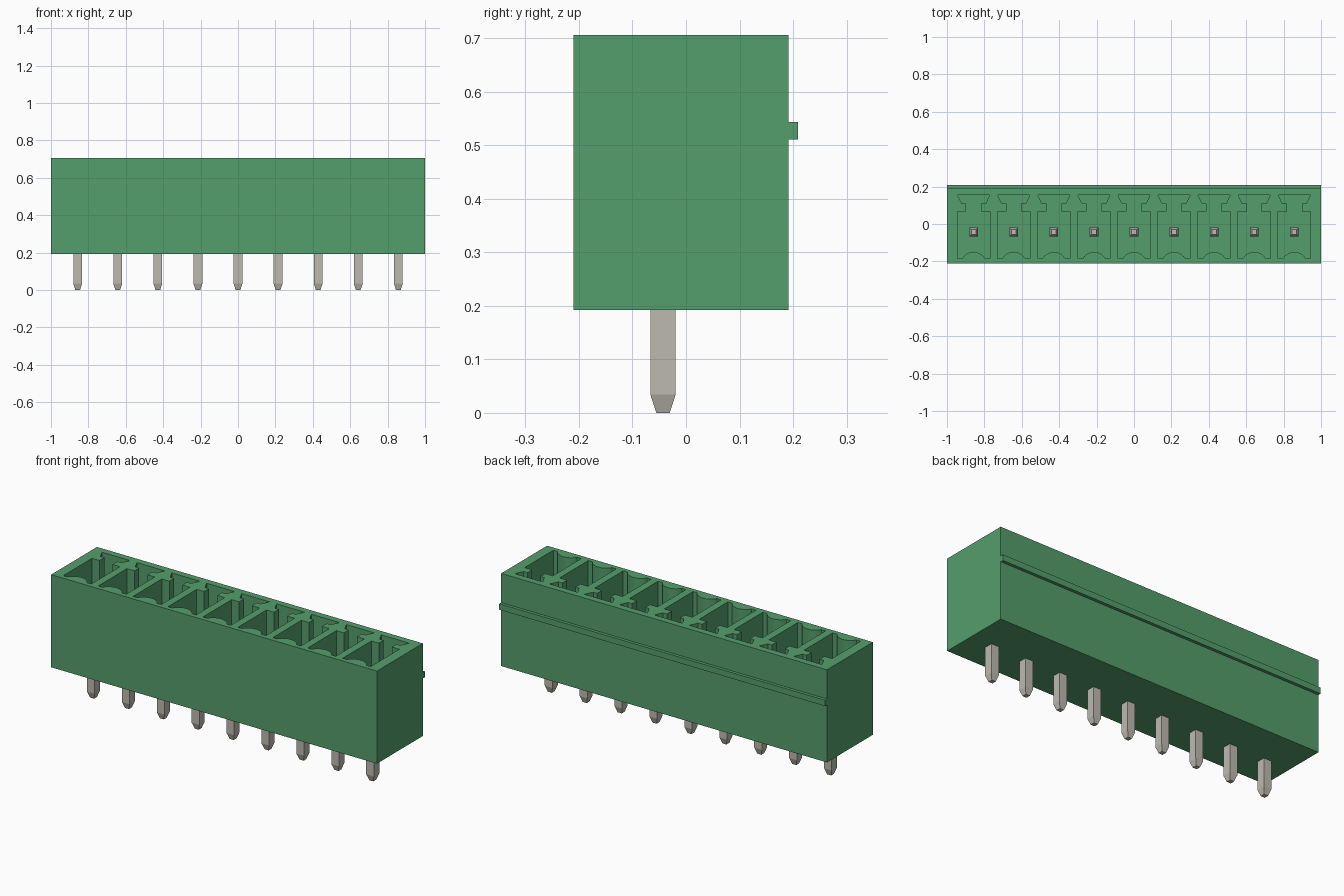
import bpy, bmesh, math

cube = bpy.data.objects.get("Cube")
if cube:
    bpy.data.objects.remove(cube, do_unlink=True)

COUNT, PITCH = 9, 0.2143
BASE_Z, TOP_Z, FLOOR_Z = 0.192, 0.706, 0.27
PIN_Y, PIN_TOP = -0.043, 0.60
CENTRES = [(i - (COUNT - 1) / 2) * PITCH for i in range(COUNT)]


def material(name, rgb):
    mat = bpy.data.materials.new(name)
    mat.use_nodes = True
    mat.diffuse_color = (*rgb, 1)
    bsdf = next(n for n in mat.node_tree.nodes if n.type == 'BSDF_PRINCIPLED')
    bsdf.inputs["Base Color"].default_value = (*rgb, 1)
    return mat


def finish(bm, name, mat):
    bmesh.ops.recalc_face_normals(bm, faces=bm.faces)
    mesh = bpy.data.meshes.new(name)
    bm.to_mesh(mesh)
    bm.free()
    mesh.materials.append(mat)
    obj = bpy.data.objects.new(name, mesh)
    bpy.context.collection.objects.link(obj)
    return obj


def loft(bm, rings):
    """Skin a list of equal-length point rings and cap both ends."""
    loops = [[bm.verts.new(p) for p in ring] for ring in rings]
    for a, b in zip(loops, loops[1:]):
        for i in range(len(a)):
            j = (i + 1) % len(a)
            bm.faces.new((a[i], a[j], b[j], b[i]))
    bm.faces.new(loops[0][::-1])
    bm.faces.new(loops[-1])


green = material("green plastic", (0.089, 0.342, 0.150))
metal = material("tinned metal", (0.51, 0.495, 0.43))

# Housing: side profile with the rear rib, swept along x
profile = [(-0.21, BASE_Z), (0.192, BASE_Z), (0.192, 0.511), (0.209, 0.511),
           (0.209, 0.544), (0.192, 0.544), (0.192, TOP_Z), (-0.21, TOP_Z)]
bm = bmesh.new()
loft(bm, [[(x, y, z) for y, z in profile] for x in (-1, 1)])
housing = finish(bm, "housing", green)

# Socket outline: right half from the arched front to the keyed rear, then mirrored
half, rise, front = 0.060, 0.035, -0.184
radius = (half ** 2 + rise ** 2) / (2 * rise)
sweep = math.asin(half / radius)
arc = [(radius * math.sin(sweep * k / 5),
        front + rise - radius + radius * math.cos(sweep * k / 5)) for k in range(6)]
right = arc + [(0.086, front), (0.086, 0.067), (0.040, 0.067), (0.040, 0.109),
               (0.064, 0.109), (0.086, 0.155)]
outline = right + [(-x, y) for x, y in reversed(right[1:])]

# Cut all sockets out of the housing
bm = bmesh.new()
for cx in CENTRES:
    loft(bm, [[(cx + x, y, z) for x, y in outline] for z in (FLOOR_Z, TOP_Z + 0.1)])
cutter = finish(bm, "socket_cutter", green)
cutter.hide_render = True
cut = housing.modifiers.new("sockets", 'BOOLEAN')
cut.operation, cut.solver, cut.object = 'DIFFERENCE', 'EXACT', cutter
bpy.context.view_layer.objects.active = housing
bpy.ops.object.modifier_apply(modifier=cut.name)
bpy.data.objects.remove(cutter, do_unlink=True)

# Square contact pins with tapered ends
for n, cx in enumerate(CENTRES, 1):
    bm = bmesh.new()
    loft(bm, [[(cx + sx * r, PIN_Y + sy * r, z)
               for sx, sy in ((-1, -1), (1, -1), (1, 1), (-1, 1))]
              for z, r in ((0, 0.0125), (0.034, 0.0235),
                           (PIN_TOP - 0.034, 0.0235), (PIN_TOP, 0.0125))])
    finish(bm, f"contact_pin_{n}", metal)
